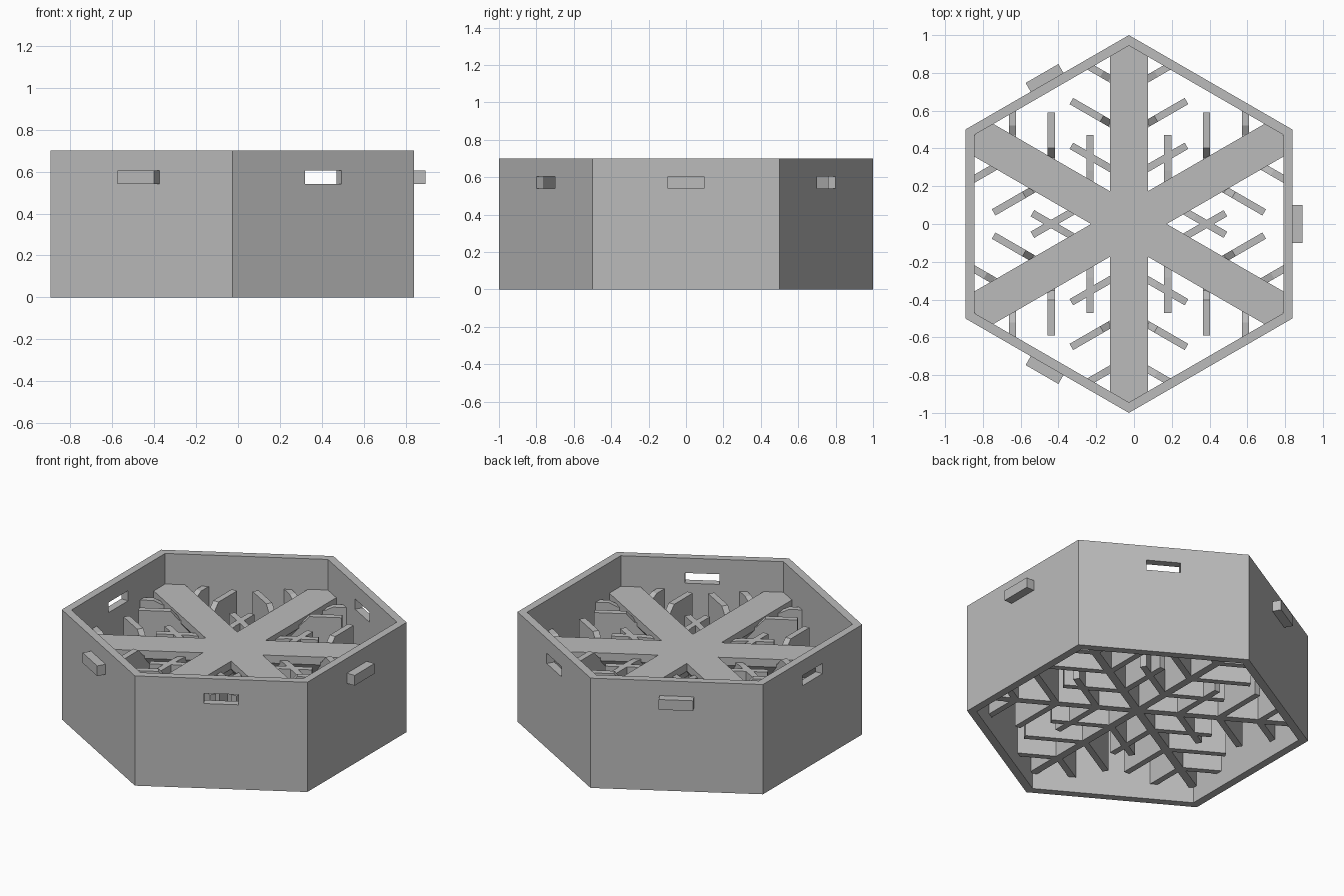
import bpy, bmesh
from math import radians, cos, sin, pi
from mathutils import Matrix, Vector

cube = bpy.data.objects.get("Cube")
if cube:
    bpy.data.objects.remove(cube, do_unlink=True)

HEIGHT = 0.7
CENTRE = Matrix.Translation((-0.027, 0, 0))
APOTHEM = cos(pi / 6)

grey = bpy.data.materials.new("plain_grey")
grey.use_nodes = True
colour = (0.5, 0.5, 0.5, 1)
grey.diffuse_color = colour
grey.node_tree.nodes["Principled BSDF"].inputs["Base Color"].default_value = colour


def turn(degrees):
    return Matrix.Rotation(radians(degrees), 4, 'Z')


def finish(bm, name):
    bmesh.ops.recalc_face_normals(bm, faces=bm.faces)
    mesh = bpy.data.meshes.new(name)
    bm.to_mesh(mesh)
    bm.free()
    mesh.materials.append(grey)
    obj = bpy.data.objects.new(name, mesh)
    obj.matrix_world = CENTRE
    bpy.context.collection.objects.link(obj)
    return obj


def add_prism(bm, outline, start, end, matrix):
    """Extrude an (across, z) outline along local x, then place it."""
    rings = [[bm.verts.new(matrix @ Vector((x, a, z))) for a, z in outline]
             for x in (start, end)]
    bm.faces.new(rings[0])
    bm.faces.new(rings[1])
    n = len(outline)
    for i in range(n):
        j = (i + 1) % n
        bm.faces.new((rings[0][i], rings[0][j], rings[1][j], rings[1][i]))


def combine(target, tool, operation):
    mod = target.modifiers.new(operation.lower(), 'BOOLEAN')
    mod.operation = operation
    mod.solver = 'EXACT'
    mod.object = tool
    bpy.context.view_layer.objects.active = target
    bpy.ops.object.modifier_apply(modifier=mod.name)
    bpy.data.objects.remove(tool, do_unlink=True)


def box_outline(half, low, high):
    return [(-half, low), (half, low), (half, high), (-half, high)]


# Hexagonal wall, open at the top and bottom
bm = bmesh.new()
loops = []
for radius, z in ((1, 0), (1, HEIGHT), (0.944, HEIGHT), (0.944, 0)):
    loops.append([bm.verts.new((radius * cos(a), radius * sin(a), z))
                  for a in (pi / 6 + k * pi / 3 for k in range(6))])
for k in range(4):
    low, high = loops[k], loops[(k + 1) % 4]
    for i in range(6):
        j = (i + 1) % 6
        bm.faces.new((low[i], low[j], high[j], high[i]))
wall = finish(bm, "hexagon_wall")

# Connector slots on three sides, pegs on the other three
latch = box_outline(0.1, 0.54, 0.605)
for angle in (60, 180, 300):
    bm = bmesh.new()
    add_prism(bm, latch, 0.75, 0.95, turn(angle))
    combine(wall, finish(bm, "slot_cutter"), 'DIFFERENCE')
for name, angle in (("left_peg", 0), ("back_peg", 120), ("front_peg", 240)):
    bm = bmesh.new()
    add_prism(bm, latch, APOTHEM - 0.01, APOTHEM + 0.054, turn(angle))
    finish(bm, name)

# Three crossing bars: narrow web flaring to a wide flat top
BASE, TOP = 0.1, 0.505
half_bar = [(0.024, BASE), (0.024, 0.36), (0.1, 0.455), (0.1, TOP)]
bar_outline = half_bar + [(-a, z) for a, z in reversed(half_bar)]
bars = []
for angle in (90, 30, 150):
    bm = bmesh.new()
    add_prism(bm, bar_outline, -0.942, 0.942, turn(angle))
    bars.append(finish(bm, "snowflake_bars"))
for bar in bars[1:]:
    combine(bars[0], bar, 'UNION')

# Thin branches, paired on both sides of every arm
EDGE = 0.1 / APOTHEM
for name, origin, length, top in (("inner_branches", 0.238, 0.352, 0.48),
                                  ("middle_branches", 0.475, 0.352, 0.53),
                                  ("outer_branches", 0.712, 0.26, 0.5)):
    side = [(0, BASE), (length, BASE), (length, top), (EDGE + 0.05, top),
            (EDGE, 0.475), (0, 0.475)]
    bm = bmesh.new()
    for arm in range(6):
        for lean in (-60, 60):
            # The outline runs along the branch, so extrude across it
            place = (turn(30 + arm * 60) @ Matrix.Translation((origin, 0, 0))
                     @ turn(lean - 90))
            add_prism(bm, side, -0.019, 0.019, place)
    finish(bm, name)
